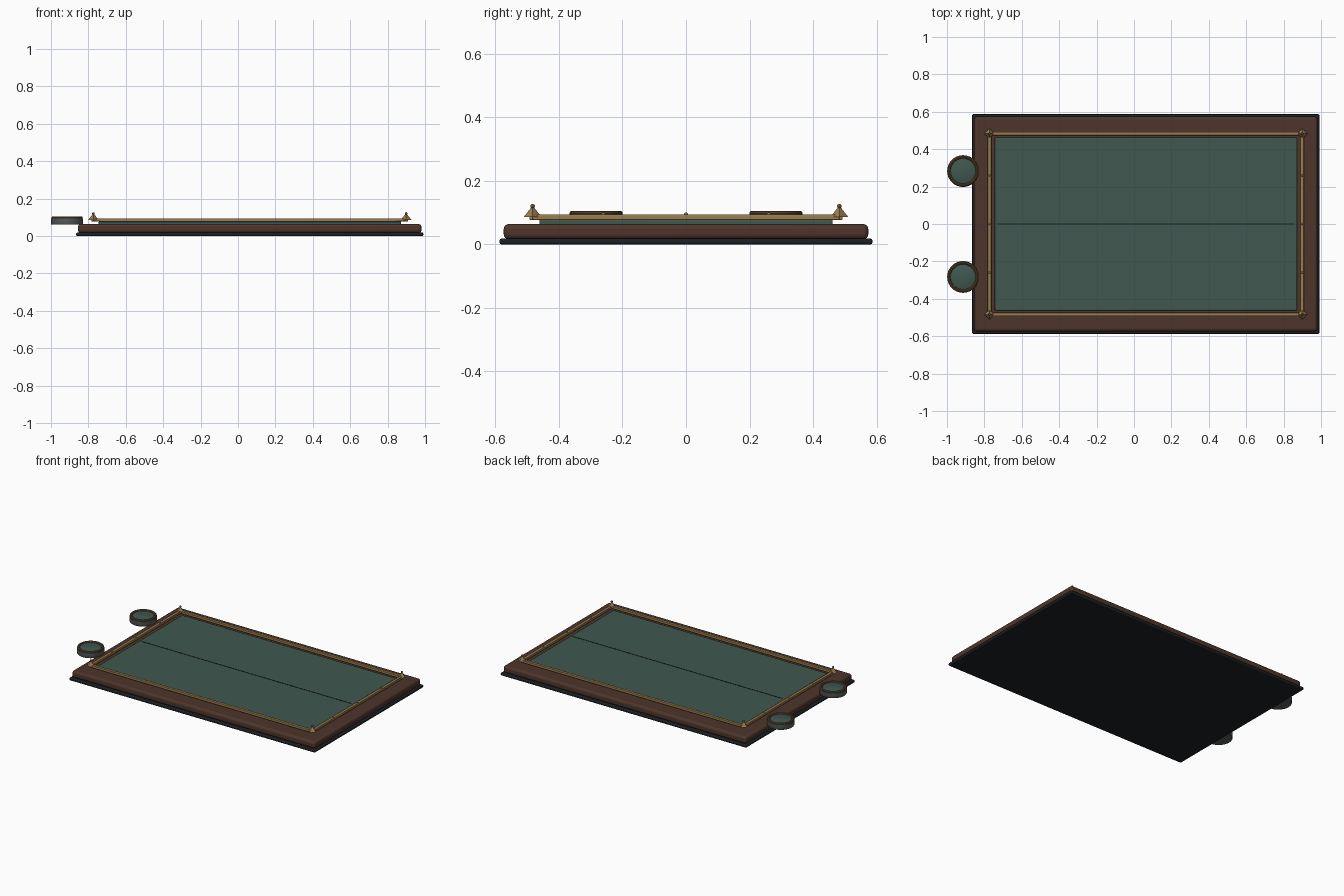
import bpy, math

if "Cube" in bpy.data.objects:
    bpy.data.objects.remove(bpy.data.objects["Cube"])


def mat(name, rgb):
    m = bpy.data.materials.new(name)
    m.diffuse_color = (*rgb, 1)
    m.use_nodes = True
    m.node_tree.nodes["Principled BSDF"].inputs["Base Color"].default_value = m.diffuse_color
    return m


WOOD = mat("dark_wood", (0.075, 0.036, 0.024))
FELT = mat("green_felt", (0.052, 0.095, 0.08))
BLACK = mat("black_rubber", (0.012, 0.014, 0.017))
BRASS = mat("brass", (0.33, 0.21, 0.075))
BRONZE = mat("bronze", (0.13, 0.075, 0.035))
GREY = mat("grey_metal", (0.1, 0.11, 0.11))


def finish(name, m, smooth=True):
    ob = bpy.context.object
    ob.name = name
    ob.data.materials.append(m)
    if smooth:
        bpy.ops.object.shade_smooth_by_angle(angle=math.radians(35))
    return ob


def box(name, x0, x1, y0, y1, z0, z1, m, bevel=0.0, seg=3):
    bpy.ops.mesh.primitive_cube_add(size=1, location=((x0+x1)/2, (y0+y1)/2, (z0+z1)/2))
    ob = bpy.context.object
    ob.scale = (x1-x0, y1-y0, z1-z0)
    bpy.ops.object.transform_apply(location=False, rotation=False, scale=True)
    if bevel:
        b = ob.modifiers.new("bevel", 'BEVEL')
        b.width, b.segments = bevel, seg
    return finish(name, m, bool(bevel))


def lathe(name, loc, profile, m, n=40):
    # closed surface of revolution from (radius, z) points, ends capped
    verts, faces = [], []
    for r, z in profile:
        for i in range(n):
            a = 2*math.pi*i/n
            verts.append((r*math.cos(a), r*math.sin(a), z))
    for k in range(len(profile)-1):
        for i in range(n):
            j = (i+1) % n
            faces.append((k*n+i, k*n+j, (k+1)*n+j, (k+1)*n+i))
    last = (len(profile)-1)*n
    faces.append(tuple(range(n-1, -1, -1)))
    faces.append(tuple(range(last, last+n)))
    me = bpy.data.meshes.new(name)
    me.from_pydata(verts, [], faces)
    ob = bpy.data.objects.new(name, me)
    bpy.context.collection.objects.link(ob)
    bpy.ops.object.select_all(action='DESELECT')
    ob.select_set(True)
    bpy.context.view_layer.objects.active = ob
    ob.location = loc
    return finish(name, m)


CX = 0.063          # centre of the board in x
RX, RY = 0.836, 0.483   # rail half spacing

# Stacked slabs of the board
box("base_plate", CX-0.928, CX+0.928, -0.587, 0.587, 0, 0.018, BLACK, 0.006)
box("wood_body", CX-0.918, CX+0.918, -0.574, 0.574, 0.016, 0.064, WOOD, 0.016, 4)
box("felt_panel", CX-0.808, CX+0.808, -0.462, 0.462, 0.06, 0.078, FELT, 0.004, 2)
box("centre_line", CX-0.795, CX+0.795, -0.003, 0.003, 0.077, 0.0795, BLACK)

# Rails with corner caps and studs
for s in (-1, 1):
    side = "right" if s > 0 else "left"
    end = "back" if s > 0 else "front"
    y, x = s*RY, CX+s*RX
    box(f"{end}_rail", CX-RX, CX+RX, y-0.010, y+0.010, 0.077, 0.094, BRASS, 0.003, 2)
    box(f"{side}_rail", x-0.010, x+0.010, -RY, RY, 0.077, 0.094, BRASS, 0.003, 2)
    for v in (-0.26, 0, 0.26):
        bpy.ops.mesh.primitive_uv_sphere_add(segments=12, ring_count=8, radius=0.006,
                                             location=(x, v, 0.094))
        finish(f"{side}_rail_stud", BRASS)
    for t in (-1, 1):
        bpy.ops.mesh.primitive_cone_add(vertices=4, radius1=0.028, radius2=0, depth=0.036,
                                        location=(CX+t*RX, y, 0.104))
        finish("corner_pyramid", BRASS, False)
        bpy.ops.mesh.primitive_uv_sphere_add(segments=14, ring_count=8, radius=0.007,
                                             location=(CX+t*RX, y, 0.12))
        finish("corner_finial", BRONZE)

# Round holders at the left end
for s in (-1, 1):
    loc = (-0.914, s*0.283, 0)
    lathe("holder_cup", loc, [(0.083, 0.060), (0.085, 0.063), (0.085, 0.093), (0.08, 0.096)], GREY)
    lathe("holder_felt", loc, [(0.066, 0.09), (0.066, 0.0985), (0.063, 0.1)], FELT)
    bpy.ops.mesh.primitive_torus_add(location=(*loc[:2], 0.097), major_radius=0.0755,
                                     minor_radius=0.0085, major_segments=40, minor_segments=10)
    finish("holder_rim", BRONZE)
